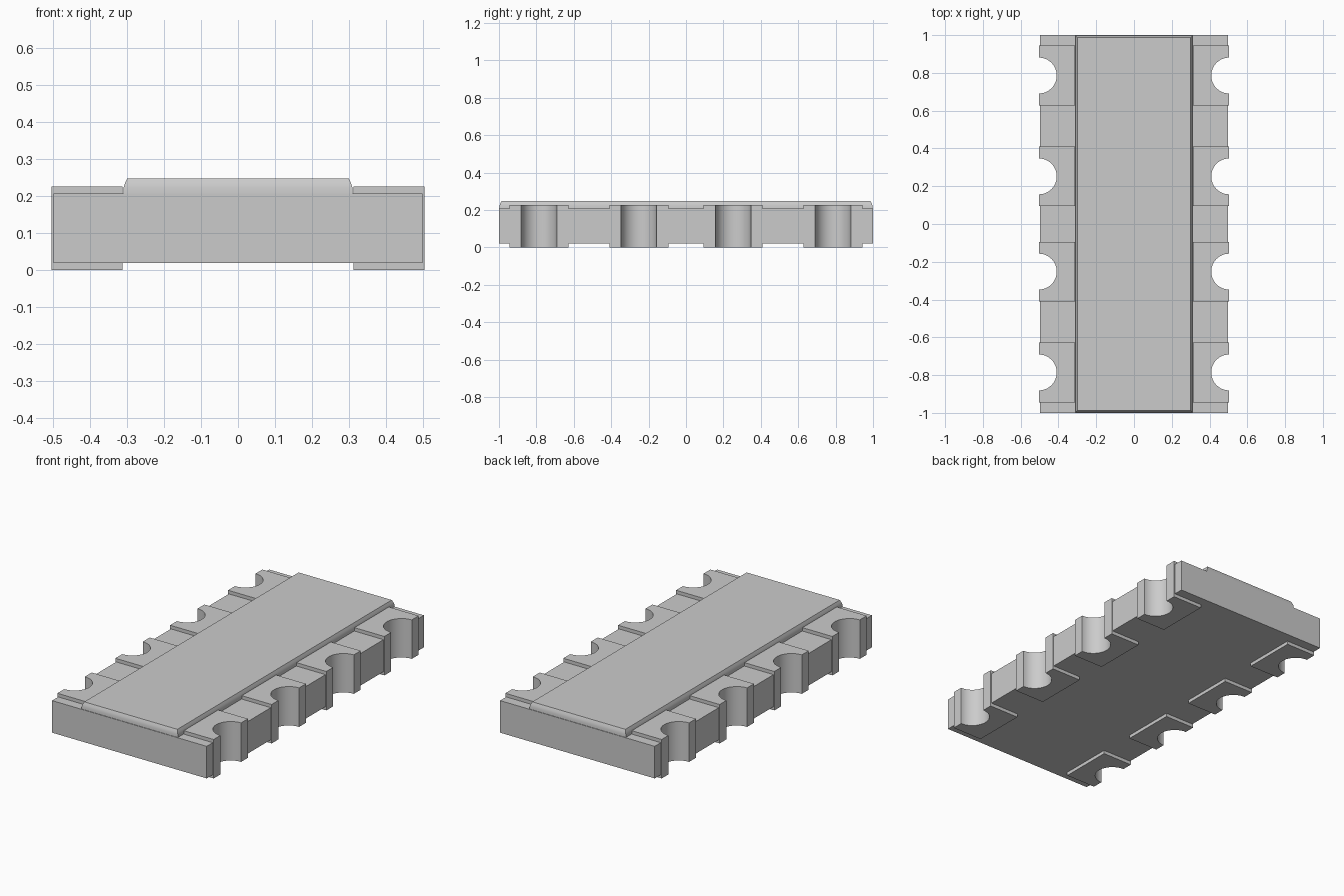
import bpy, bmesh, math

cube = bpy.data.objects.get("Cube")
if cube:
    bpy.data.objects.remove(cube, do_unlink=True)

grey = bpy.data.materials.new("light grey")
grey.use_nodes = True
GREY = (0.6, 0.6, 0.6, 1)
grey.diffuse_color = GREY
grey.node_tree.nodes["Principled BSDF"].inputs["Base Color"].default_value = GREY

CENTRES = [-0.786, -0.252, 0.252, 0.786]   # terminal positions along the sides
PAD_HALF = 0.158
EDGE = 0.504                               # outer face of the terminals
BODY_X = 0.4985
NOTCH = 0.095


def loft(name, rings):
    """Closed solid through rings of matching points, bottom to top."""
    bm = bmesh.new()
    loops = [[bm.verts.new(p) for p in ring] for ring in rings]
    n = len(loops[0])
    for low, high in zip(loops, loops[1:]):
        for i in range(n):
            j = (i + 1) % n
            bm.faces.new((low[i], low[j], high[j], high[i]))
    bm.faces.new(loops[0][::-1])
    bm.faces.new(loops[-1])
    bmesh.ops.recalc_face_normals(bm, faces=bm.faces)
    mesh = bpy.data.meshes.new(name)
    bm.to_mesh(mesh)
    bm.free()
    mesh.materials.append(grey)
    obj = bpy.data.objects.new(name, mesh)
    bpy.context.collection.objects.link(obj)
    bpy.ops.object.select_all(action='DESELECT')
    obj.select_set(True)
    bpy.context.view_layer.objects.active = obj
    bpy.ops.object.shade_smooth_by_angle(angle=math.radians(35))
    return obj


def prism(name, outline, z0, z1):
    return loft(name, [[(x, y, z) for x, y in outline] for z in (z0, z1)])


def notch_arc(cy, edge, radius, steps=24):
    """Half circle biting inward from the +x edge, running towards +y."""
    return [(edge - radius * math.sin(math.pi * i / steps),
             cy - radius * math.cos(math.pi * i / steps)) for i in range(steps + 1)]


# Body slab with rounded bites along both long sides
side = [(BODY_X, -1)]
for c in CENTRES:
    side += notch_arc(c, BODY_X, NOTCH + 0.006)
side.append((BODY_X, 1))
prism("body", side + [(-x, -y) for x, y in side], 0.02, 0.207)

# Notched terminals wrapping the body's sides
for label, s in (("left", 1), ("right", -1)):
    for k, c in enumerate(CENTRES):
        pad = [(0.312, c - PAD_HALF), (EDGE, c - PAD_HALF)]
        pad += notch_arc(c, EDGE, NOTCH)
        pad += [(EDGE, c + PAD_HALF), (0.312, c + PAD_HALF)]
        prism(f"{label}_terminal_{k + 1}", [(s * x, y) for x, y in pad], 0, 0.227)

# Raised cover with sloping upper edges
rings = []
for inset, z in ((0, 0.2), (0, 0.222), (0.004, 0.235), (0.010, 0.248)):
    hx, hy = 0.310 - inset, 0.997 - inset
    rings.append([(-hx, -hy, z), (hx, -hy, z), (hx, hy, z), (-hx, hy, z)])
loft("cover", rings)
